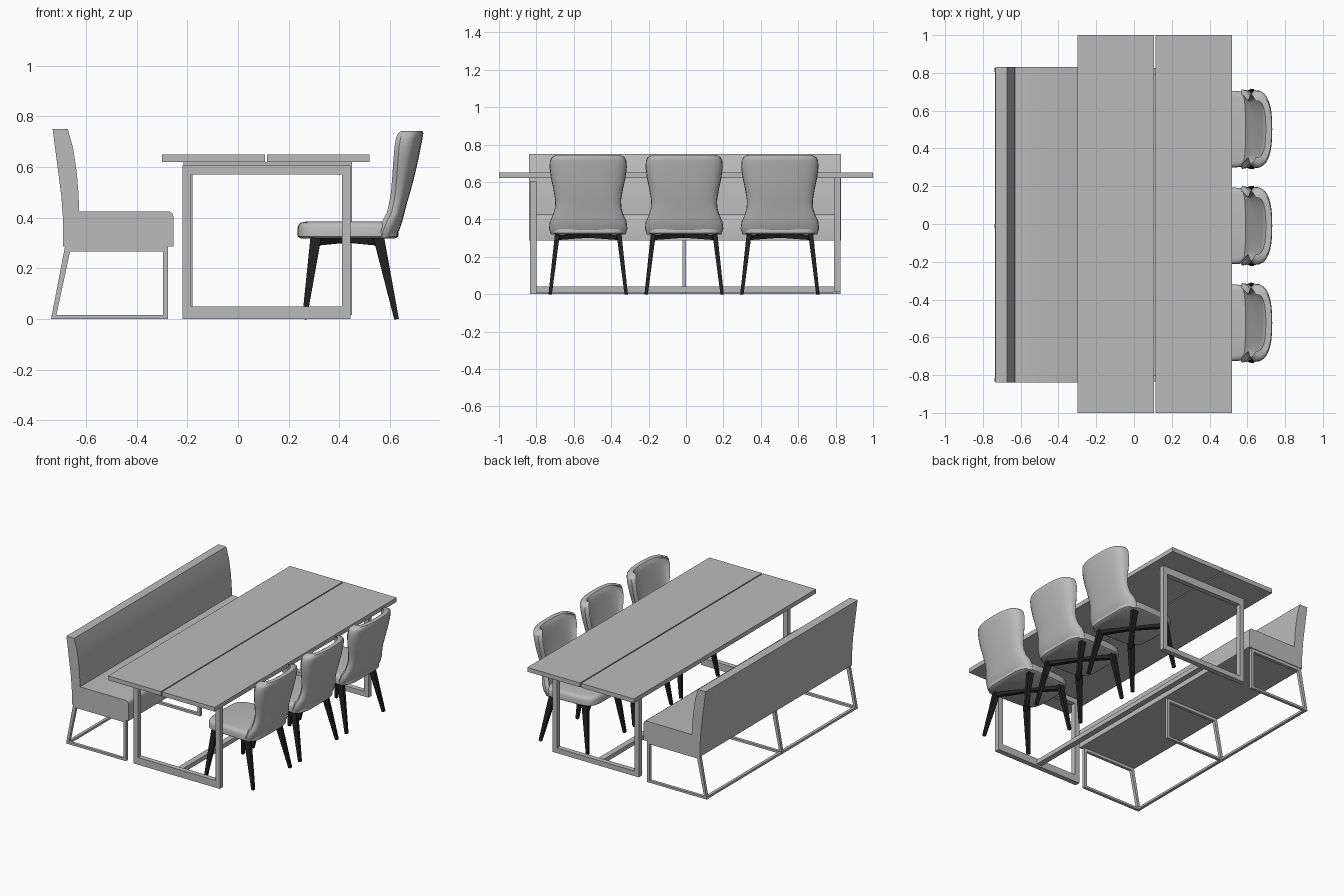
import bpy
import bmesh
import math
from mathutils import Vector

cube = bpy.data.objects.get("Cube")
if cube:
    bpy.data.objects.remove(cube, do_unlink=True)


def material(name, value):
    mat = bpy.data.materials.new(name)
    mat.use_nodes = True
    colour = (value, value, value, 1)
    mat.diffuse_color = colour
    mat.node_tree.nodes["Principled BSDF"].inputs["Base Color"].default_value = colour
    return mat


GREY = material("light grey", 0.5)
BLACK = material("black", 0.015)


def loft(name, rings, mat=GREY, closed=False, smooth=False):
    """Skin a list of equal-length rings; closed joins last ring to first."""
    bm = bmesh.new()
    loops = [[bm.verts.new(p) for p in ring] for ring in rings]
    n = len(loops[0])
    pairs = list(zip(loops, loops[1:]))
    if closed:
        pairs.append((loops[-1], loops[0]))
    else:
        bm.faces.new(loops[0])
        bm.faces.new(loops[-1])
    for a, b in pairs:
        for i in range(n):
            j = (i + 1) % n
            bm.faces.new((a[i], a[j], b[j], b[i]))
    bmesh.ops.recalc_face_normals(bm, faces=bm.faces[:])
    mesh = bpy.data.meshes.new(name)
    bm.to_mesh(mesh)
    bm.free()
    mesh.materials.append(mat)
    obj = bpy.data.objects.new(name, mesh)
    bpy.context.collection.objects.link(obj)
    if smooth:
        bpy.ops.object.select_all(action='DESELECT')
        obj.select_set(True)
        bpy.context.view_layer.objects.active = obj
        bpy.ops.object.shade_smooth_by_angle(angle=math.radians(40))
    return obj


def at_y(profile, y):
    return [(x, y, z) for x, z in profile]


def rect(x0, x1, z0, z1):
    return [(x0, z0), (x1, z0), (x1, z1), (x0, z1)]


def prism(name, profile, y0, y1, smooth=False):
    return loft(name, [at_y(profile, y0), at_y(profile, y1)], smooth=smooth)


def frame(name, outer, inner, y0, y1):
    rings = [at_y(outer, y0), at_y(outer, y1), at_y(inner, y1), at_y(inner, y0)]
    return loft(name, rings, closed=True)


def bar(name, a, b, size_a, size_b, mat=BLACK):
    """Tapered bar; sizes are (width, depth) at each end."""
    a, b = Vector(a), Vector(b)
    axis = (b - a).normalized()
    up = Vector((1, 0, 0)) if abs(axis.z) > 0.7 else Vector((0, 0, 1))
    u = (up - axis * up.dot(axis)).normalized()
    v = axis.cross(u)
    rings = []
    for p, (su, sv) in ((a, size_a), (b, size_b)):
        rings.append([p + u * su * i / 2 + v * sv * j / 2
                      for i, j in ((-1, -1), (1, -1), (1, 1), (-1, 1))])
    return loft(name, rings, mat)


# Table: two planks, two leg frames and a low stretcher
prism("table_plank_left", rect(0.115, 0.52, 0.62, 0.65), -1, 1)
prism("table_plank_right", rect(-0.30, 0.107, 0.62, 0.65), -1, 1)
frame("table_frame_front", rect(-0.22, 0.445, 0, 0.605),
      rect(-0.185, 0.41, 0.05, 0.57), -0.835, -0.80)
frame("table_frame_back", rect(-0.215, 0.45, 0.015, 0.62),
      rect(-0.18, 0.415, 0.05, 0.57), 0.79, 0.825)
prism("table_stretcher", rect(0.09, 0.13, 0.01, 0.04), -0.80, 0.79)

# Bench: upholstered profile with a curved backrest
bench_profile = [(-0.69, 0.287), (-0.255, 0.287), (-0.255, 0.405), (-0.26, 0.418),
                 (-0.272, 0.425), (-0.627, 0.425), (-0.63, 0.50), (-0.637, 0.58),
                 (-0.65, 0.67), (-0.672, 0.75), (-0.732, 0.75), (-0.715, 0.62),
                 (-0.697, 0.48), (-0.69, 0.38)]
prism("bench_upholstery", bench_profile, -0.84, 0.83, smooth=True)

# Bench: three sloped frames and a back floor rail
for label, y in (("front", -0.825), ("middle", -0.01), ("back", 0.815)):
    frame("bench_frame_" + label,
          [(-0.738, 0), (-0.277, 0), (-0.277, 0.287), (-0.683, 0.287)],
          [(-0.717, 0.015), (-0.297, 0.015), (-0.297, 0.267), (-0.663, 0.267)],
          y - 0.01, y + 0.01)
prism("bench_floor_rail", rect(-0.736, -0.716, 0, 0.015), -0.825, 0.815)


def signed_pow(value, power):
    return math.copysign(abs(value) ** power, value)


def seat_ring(y, z, inset):
    ring = []
    for i in range(40):
        t = math.tau * i / 40
        dx = signed_pow(math.cos(t), 0.4)
        half = 0.2 + 0.008 * dx
        ring.append((0.434 + (0.199 - inset) * dx,
                     y + (half - inset) * signed_pow(math.sin(t), 0.4), z))
    return ring


def back_ring(y, z, outer, front, half, thick):
    """Wrapped shell section: outer arc one way, inner arc back."""
    ring = []
    angles = [math.pi * (i / 16 - 0.5) for i in range(17)]
    for a in angles:
        wrap = 1 - abs(math.cos(a)) ** 0.7
        ring.append((outer - (outer - front - 0.018) * wrap,
                     y + half * signed_pow(math.sin(a), 0.8), z))
    for a in reversed(angles):
        wrap = 1 - abs(math.cos(a)) ** 0.7
        inner = outer - thick
        ring.append((inner - (inner - front) * wrap,
                     y + (half - 0.022) * signed_pow(math.sin(a), 0.8), z))
    return ring


# Backrest sections: height, outer x, wing x, half width, thickness
BACK = [(0.32, 0.618, 0.55, 0.20, 0.05), (0.35, 0.637, 0.555, 0.21, 0.055),
        (0.39, 0.65, 0.572, 0.205, 0.058), (0.42, 0.658, 0.588, 0.19, 0.058),
        (0.46, 0.668, 0.597, 0.178, 0.056), (0.50, 0.68, 0.604, 0.176, 0.055),
        (0.56, 0.696, 0.609, 0.186, 0.053), (0.62, 0.71, 0.613, 0.199, 0.05),
        (0.68, 0.722, 0.618, 0.207, 0.048), (0.715, 0.729, 0.624, 0.204, 0.046),
        (0.733, 0.732, 0.632, 0.194, 0.042), (0.743, 0.728, 0.645, 0.172, 0.03)]


def chair(tag, y):
    layers = ((0.318, 0.012), (0.326, 0), (0.36, 0), (0.374, 0.005),
              (0.381, 0.014), (0.384, 0.03))
    loft("chair_seat_" + tag, [seat_ring(y, z, d) for z, d in layers], smooth=True)
    loft("chair_back_" + tag, [back_ring(y, *row) for row in BACK], smooth=True)
    # Splayed tapered legs with a cross brace under the seat
    for end, top_x, foot_x in (("front", 0.307, 0.262), ("rear", 0.556, 0.626)):
        for side, s in (("left", 1), ("right", -1)):
            label = end + "_" + side + "_" + tag
            top = (top_x, y + s * 0.165, 0.32)
            bar("chair_leg_" + label, (foot_x, y + s * 0.203, 0), top,
                (0.018, 0.018), (0.042, 0.026))
            bar("chair_brace_" + label, (top_x, y + s * 0.16, 0.303),
                (0.43, y, 0.312), (0.026, 0.026), (0.02, 0.026))


for tag, y in (("front", -0.523), ("middle", -0.01), ("back", 0.502)):
    chair(tag, y)
